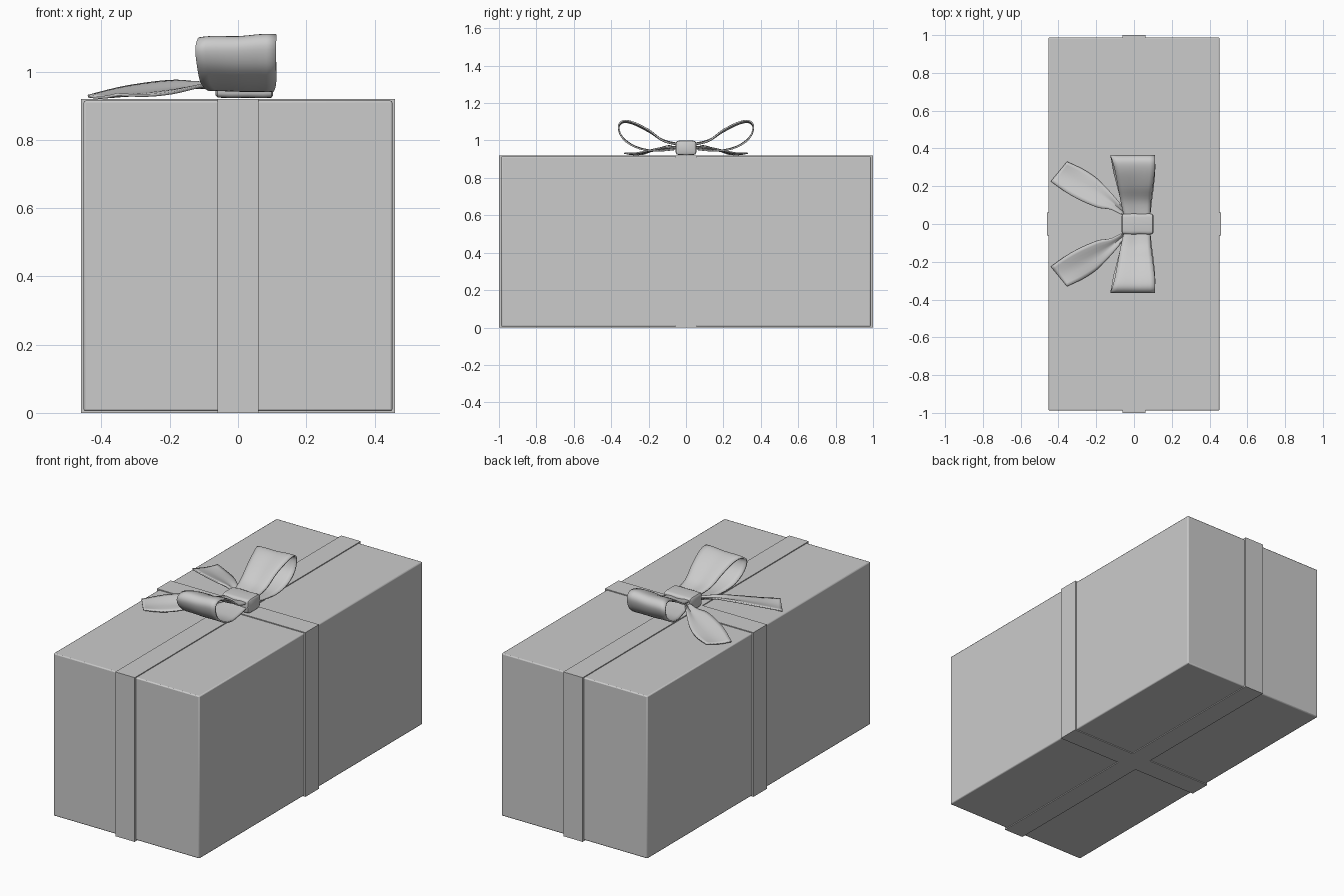
import bpy, bmesh, math
from mathutils import Vector

if "Cube" in bpy.data.objects:
    bpy.data.objects.remove(bpy.data.objects["Cube"])


def make_object(name, verts, faces, smooth=True):
    me = bpy.data.meshes.new(name)
    me.from_pydata(verts, [], faces)
    bm = bmesh.new()
    bm.from_mesh(me)
    bmesh.ops.recalc_face_normals(bm, faces=bm.faces)
    bm.to_mesh(me)
    bm.free()
    ob = bpy.data.objects.new(name, me)
    bpy.context.collection.objects.link(ob)
    if smooth:
        bpy.context.view_layer.objects.active = ob
        ob.select_set(True)
        bpy.ops.object.shade_smooth_by_angle(angle=math.radians(40))
        ob.select_set(False)
    return ob


def spline(pts, t):
    """Catmull-Rom point at t in 0..len-1."""
    i = min(int(t), len(pts) - 2)
    u = t - i
    p0, p1 = pts[max(i - 1, 0)], pts[i]
    p2, p3 = pts[i + 1], pts[min(i + 2, len(pts) - 1)]
    return 0.5 * (2 * p1 + (p2 - p0) * u + (2 * p0 - 5 * p1 + 4 * p2 - p3) * u ** 2
                  + (3 * p1 - p0 - 3 * p2 + p3) * u ** 3)


def ribbon(name, edge_a, edge_b, sag=0.0, ripple=0.0, thick=0.008, mirror=True):
    """Cloth strip between two edge curves, mirrored across y."""
    a, b = [Vector(p) for p in edge_a], [Vector(p) for p in edge_b]
    steps, across = 5 * (len(a) - 1), 8
    verts, faces = [], []
    for i in range(steps + 1):
        t = i / 5
        pa, pb = spline(a, t), spline(b, t)
        fade = 1 - i / steps
        for j in range(across + 1):
            s = j / across
            p = pa.lerp(pb, s)
            p.z -= sag * math.sin(math.pi * s) - ripple * fade * math.sin(3 * math.pi * s)
            verts.append(p)
    n = across + 1
    for i in range(steps):
        for j in range(across):
            k = i * n + j
            faces.append((k, k + 1, k + n + 1, k + n))
    ob = make_object(name, verts, faces)
    sol = ob.modifiers.new("thickness", 'SOLIDIFY')
    sol.thickness, sol.offset = thick, 0
    if mirror:
        ob.modifiers.new("mirror", 'MIRROR').use_axis = (False, True, False)
    return ob


def band(name, half, axis, lo=0.0, hi=0.92, t=0.011, w=0.06):
    """Rectangular wrapping ring round the box."""
    verts, faces = [], []
    for h, z0, z1 in ((half, lo, hi), (half - t, lo + t, hi - t)):
        for side in (-w, w):
            for u, z in ((-h, z0), (h, z0), (h, z1), (-h, z1)):
                verts.append((u, side, z) if axis == 'x' else (side, u, z))
    for i in range(4):
        j = (i + 1) % 4
        for p, q in ((0, 4), (4, 12), (12, 8), (8, 0)):
            faces.append((p + i, p + j, q + j, q + i))
    return make_object(name, verts, faces, False)


# Box body
bpy.ops.mesh.primitive_cube_add(size=1, location=(0, 0, 0.46))
box = bpy.context.object
box.name = "gift_box"
box.scale = (0.905, 1.976, 0.91)
bpy.ops.object.transform_apply(location=False, rotation=False)
bev = box.modifiers.new("edge", 'BEVEL')
bev.width, bev.segments = 0.006, 2
bpy.ops.object.shade_smooth_by_angle(angle=math.radians(40))

# Wrapping bands
band("long_band", 1.0, 'y')
band("cross_band", 0.46, 'x')

# Bow loops: profile (y, z) with x extents of both edges, from knot out and back
loop = [(0.03, 0.982, -0.05, 0.085), (0.12, 1.003, -0.07, 0.09), (0.20, 1.05, -0.085, 0.10),
        (0.28, 1.09, -0.10, 0.11), (0.335, 1.099, -0.115, 0.112), (0.36, 1.07, -0.125, 0.112),
        (0.34, 1.02, -0.12, 0.112), (0.28, 0.975, -0.11, 0.112), (0.20, 0.952, -0.09, 0.105),
        (0.12, 0.952, -0.07, 0.095), (0.03, 0.962, -0.05, 0.085)]
ribbon("bow_loops",
       [(xa, y, z - 0.003) for y, z, xa, xb in loop],
       [(xb, y, z + (0.006 if z > 1.04 else -0.006)) for y, z, xa, xb in loop],
       ripple=0.003)

# Bow tails
ribbon("bow_tails",
       [(-0.03, 0.03, 0.965), (-0.12, 0.075, 0.968), (-0.2, 0.09, 0.972),
        (-0.33, 0.15, 0.955), (-0.44, 0.225, 0.928)],
       [(-0.03, 0.05, 0.96), (-0.10, 0.14, 0.958), (-0.19, 0.235, 0.938),
        (-0.27, 0.29, 0.93), (-0.355, 0.33, 0.933)],
       sag=0.006, ripple=0.005)

# Knot: rounded sleeve wrapped round the bow middle
verts, faces = [], []
N, xs = 24, (-0.066, -0.06, -0.02, 0.03, 0.075, 0.098, 0.103)
grow = (0.75, 0.95, 1.0, 0.97, 1.0, 0.96, 0.8)
for x, g in zip(xs, grow):
    for k in range(N):
        c, s = math.cos(2 * math.pi * k / N), math.sin(2 * math.pi * k / N)
        verts.append((x, math.copysign(abs(c) ** 0.35, c) * 0.056 * g,
                      0.961 + math.copysign(abs(s) ** 0.35, s) * 0.039 * g))
for i in range(len(xs) - 1):
    for k in range(N):
        m = (k + 1) % N
        faces.append((i * N + k, i * N + m, (i + 1) * N + m, (i + 1) * N + k))
faces += [tuple(range(N)), tuple(range((len(xs) - 1) * N, len(xs) * N))]
make_object("bow_knot", verts, faces)
